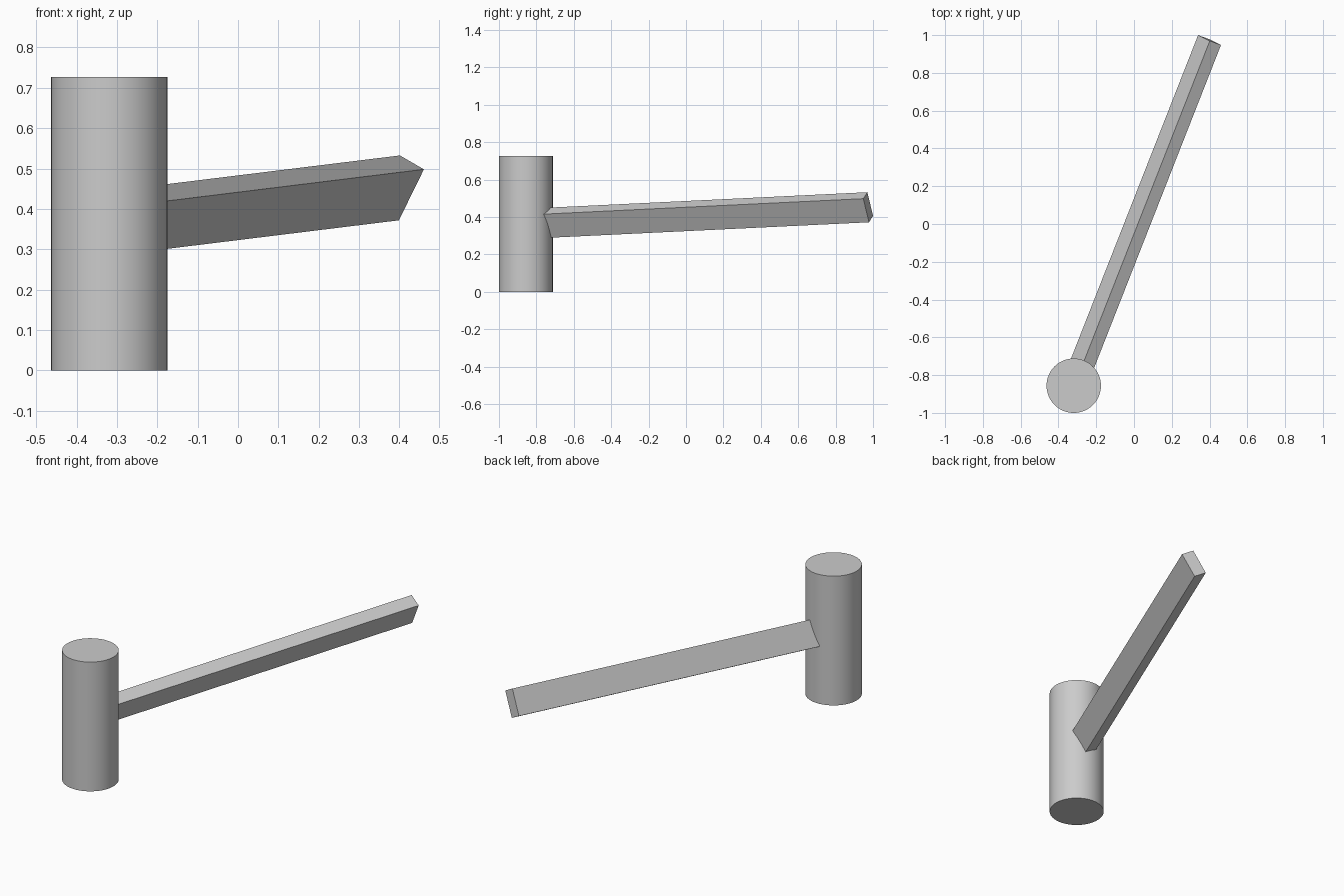
import bpy, math
from mathutils import Vector, Matrix

cube = bpy.data.objects.get("Cube")
if cube:
    bpy.data.objects.remove(cube, do_unlink=True)

grey = bpy.data.materials.new("plain grey")
grey.use_nodes = True
colour = (0.6, 0.6, 0.6, 1)
grey.diffuse_color = colour
grey.node_tree.nodes["Principled BSDF"].inputs["Base Color"].default_value = colour

height, radius = 0.727, 0.144
hub = Vector((-0.319, -0.856, height / 2))
tip = Vector((0.4, 0.974, 0.452))

# Upright round post
bpy.ops.mesh.primitive_cylinder_add(vertices=64, radius=radius, depth=height, location=hub)
post = bpy.context.object
post.name = "post"
post.data.materials.append(grey)
bpy.ops.object.shade_smooth_by_angle(angle=math.radians(30))

# Rolled rectangular beam from the middle of the post to the free end
along = (tip - hub).normalized()
tall = Vector((0.062, -0.03, 0.126))
tall = (tall - along * tall.dot(along)).normalized()
wide = tall.cross(along)
bpy.ops.mesh.primitive_cube_add(size=1)
beam = bpy.context.object
beam.name = "beam"
beam.data.materials.append(grey)
turn = Matrix((wide, along, tall)).transposed().to_4x4()
size = Matrix.Diagonal((0.072, (tip - hub).length, 0.144, 1))
beam.matrix_world = Matrix.Translation((hub + tip) / 2) @ turn @ size
